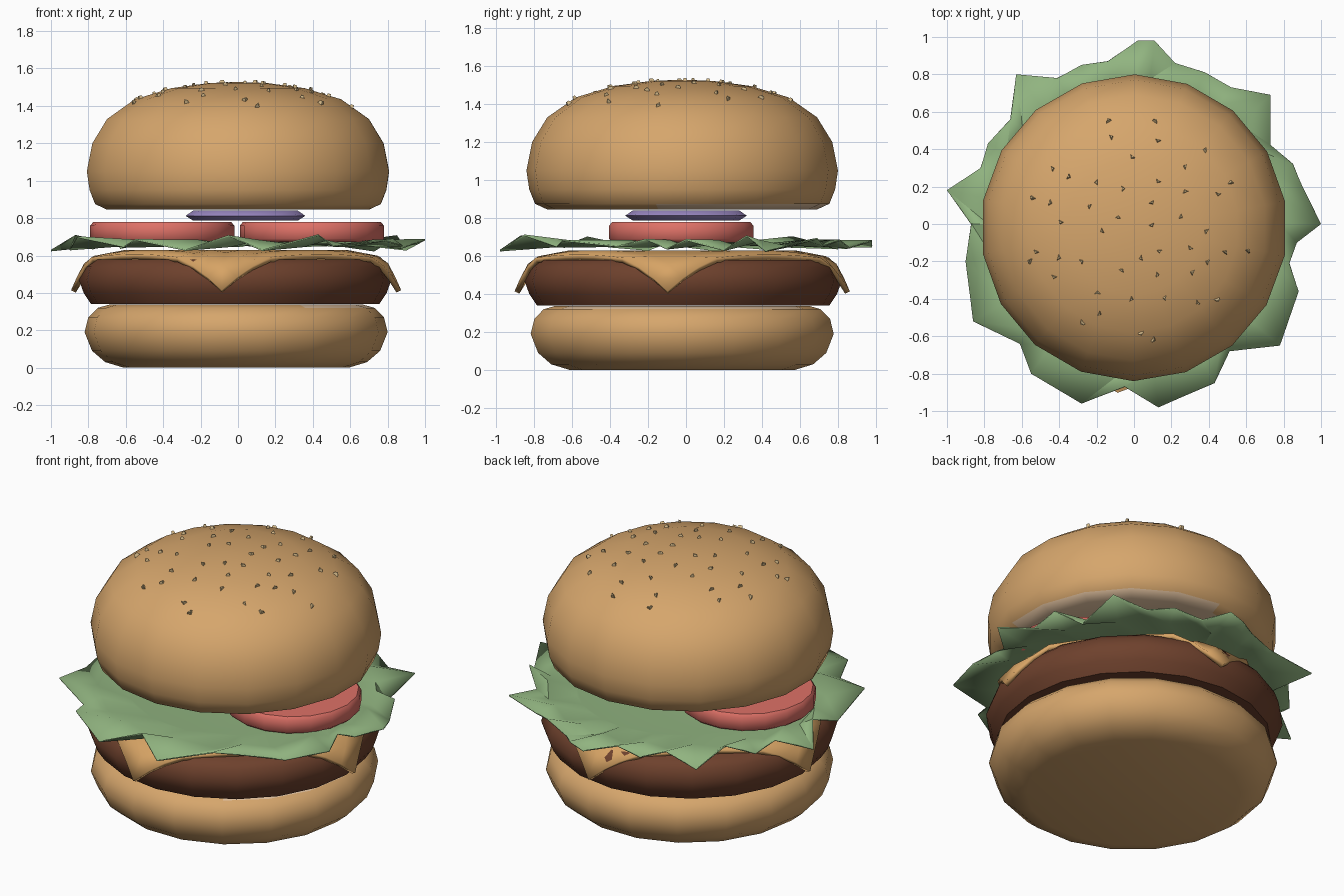
import bpy, bmesh, math, random
from mathutils import Vector, Matrix

if "Cube" in bpy.data.objects:
    bpy.data.objects.remove(bpy.data.objects["Cube"])

random.seed(4)


def material(name, rgb):
    m = bpy.data.materials.new(name)
    m.diffuse_color = (*rgb, 1)
    m.use_nodes = True
    m.node_tree.nodes["Principled BSDF"].inputs["Base Color"].default_value = m.diffuse_color
    return m


BUN = material("toasted bun", (0.67, 0.38, 0.15))
CRUMB = material("bun crumb", (0.72, 0.51, 0.33))
MEAT = material("grilled meat", (0.156, 0.053, 0.026))
CHEESE = material("cheese", (0.68, 0.37, 0.13))
GREEN = material("lettuce green", (0.283, 0.456, 0.216))
RED = material("tomato red", (0.73, 0.165, 0.135))
PURPLE = material("onion purple", (0.37, 0.28, 0.62))
SEED = material("sesame", (0.72, 0.53, 0.27))


def finish(name, bm, mats, angle=40, recalc=True):
    if recalc:
        bmesh.ops.recalc_face_normals(bm, faces=bm.faces)
    me = bpy.data.meshes.new(name)
    bm.to_mesh(me)
    bm.free()
    for m in mats:
        me.materials.append(m)
    ob = bpy.data.objects.new(name, me)
    bpy.context.collection.objects.link(ob)
    bpy.ops.object.select_all(action='DESELECT')
    ob.select_set(True)
    bpy.context.view_layer.objects.active = ob
    if angle:
        bpy.ops.object.shade_smooth_by_angle(angle=math.radians(angle))
    return ob


def lathe(profile, n, centre=(0, 0), closed=False, turn=0.0):
    """Revolve (radius, z) points; open profiles get flat end caps."""
    bm = bmesh.new()
    rings = []
    for r, z in profile:
        rings.append([bm.verts.new((centre[0] + r * math.cos(turn + math.tau * i / n),
                                    centre[1] + r * math.sin(turn + math.tau * i / n), z))
                      for i in range(n)])
    pairs = list(zip(rings, rings[1:]))
    if closed:
        pairs.append((rings[-1], rings[0]))
    for a, b in pairs:
        for i in range(n):
            j = (i + 1) % n
            bm.faces.new((a[i], a[j], b[j], b[i]))
    if not closed:
        bm.faces.new(rings[0])
        bm.faces.new(rings[-1])
    return bm


# Bottom bun, with pale cut top
bm = lathe([(0.6, 0.0), (0.70, 0.03), (0.77, 0.09), (0.81, 0.19), (0.79, 0.27),
            (0.74, 0.32), (0.68, 0.337)], 18, (-0.01, -0.02))
for f in bm.faces:
    c = f.calc_center_median()
    f.material_index = int(c.z > 0.336 or (c.z > 0.32 and c.x > 0.3))
finish("bottom_bun", bm, [BUN, CRUMB], 50)

# Patty
bm = lathe([(0.77, 0.34), (0.81, 0.40), (0.835, 0.47), (0.81, 0.54), (0.77, 0.58)],
           20, (-0.015, -0.015))
finish("patty", bm, [MEAT], 50)

# Cheese slice, square with corners folded down over the patty
bm = bmesh.new()
bmesh.ops.create_grid(bm, x_segments=12, y_segments=12, size=0.71)
for v in bm.verts:
    r = v.co.length
    if r > 0.6:
        if r < 0.8:
            nr, z = r, -0.04 * (r - 0.6) / 0.2
        else:
            nr, z = 0.8 + 0.42 * (r - 0.8), -0.04 - 0.86 * (r - 0.8)
        v.co *= nr / r
        v.co.z = z
bmesh.ops.transform(bm, verts=bm.verts,
                    matrix=Matrix.Translation((-0.01, -0.02, 0.63)) @ Matrix.Rotation(math.radians(40), 4, 'Z'))
ob = finish("cheese_slice", bm, [CHEESE], 40, False)
s = ob.modifiers.new("thickness", 'SOLIDIFY')
s.thickness, s.offset = 0.028, -1

# Lettuce leaf: flat middle, ruffled ragged rim
rim = [(0.02, 0.98), (0.11, 0.98), (0.22, 0.86), (0.38, 0.81), (0.52, 0.73), (0.73, 0.69),
       (0.73, 0.42), (0.85, 0.32), (0.90, 0.20), (1.0, 0.0), (0.87, -0.10), (0.83, -0.21),
       (0.88, -0.36), (0.78, -0.65), (0.51, -0.68), (0.43, -0.85), (0.13, -0.98),
       (-0.05, -0.87), (-0.28, -0.96), (-0.55, -0.80), (-0.61, -0.64), (-0.86, -0.52),
       (-0.90, -0.20), (-0.87, 0.0), (-1.0, 0.18), (-0.82, 0.30), (-0.78, 0.43),
       (-0.66, 0.56), (-0.63, 0.80), (-0.41, 0.78), (-0.28, 0.85), (-0.14, 0.87)]
bm = bmesh.new()
rings = [[], [], []]
for i, (x, y) in enumerate(rim):
    d = Vector((x, y, 0)).normalized()
    wave = 1 if i % 2 else -1
    rings[0].append(bm.verts.new((d.x * 0.62, d.y * 0.62, 0.66)))
    rings[1].append(bm.verts.new((d.x * 0.78, d.y * 0.78, 0.665 - 0.016 * wave)))
    rings[2].append(bm.verts.new((x, y, 0.667 + wave * random.uniform(0.01, 0.045))))
bm.faces.new(list(reversed(rings[0])))
n = len(rim)
for a, b in zip(rings, rings[1:]):
    for i in range(n):
        j = (i + 1) % n
        bm.faces.new((a[i], a[j], b[j]))
        bm.faces.new((a[i], b[j], b[i]))
bmesh.ops.recalc_face_normals(bm, faces=bm.faces)
ob = finish("lettuce_leaf", bm, [GREEN], 25, False)
s = ob.modifiers.new("thickness", 'SOLIDIFY')
s.thickness, s.offset = 0.008, 0

# Two tomato slices
for name, x in (("left", -0.405), ("right", 0.395)):
    bm = lathe([(0.365, 0.672), (0.385, 0.69), (0.385, 0.76), (0.37, 0.778)], 18, (x, -0.025))
    finish("tomato_slice_" + name, bm, [RED], 50)

# Onion ring
bm = lathe([(0.20, 0.80), (0.28, 0.787), (0.32, 0.812), (0.28, 0.84), (0.20, 0.83)],
           12, (0.04, 0.0), closed=True)
finish("onion_ring", bm, [PURPLE], 50)

# Top bun, with pale cut underside
dome = [(0.71, 0.845), (0.775, 0.875), (0.805, 0.95), (0.82, 1.05), (0.79, 1.20), (0.71, 1.33),
        (0.56, 1.435), (0.36, 1.495), (0.16, 1.522), (0.03, 1.527)]
bm = lathe(dome, 18, (0, -0.02), turn=0.17)
for f in bm.faces:
    c = f.calc_center_median()
    f.material_index = int(c.z < 0.85 or (c.z < 0.87 and c.x + c.y > 0.6))
finish("top_bun", bm, [BUN, CRUMB], 60)

# Sesame seeds scattered over the dome
bm = bmesh.new()
COUNT = 48
for k in range(COUNT):
    r = min(0.62, 0.62 * math.sqrt((k + 0.6) / COUNT) + random.uniform(-0.03, 0.03))
    a = k * 2.39996 + random.uniform(-0.2, 0.2)
    for (r0, z0), (r1, z1) in zip(dome[4:], dome[5:]):
        if r1 <= r <= r0:
            z = z0 + (z1 - z0) * (r0 - r) / (r0 - r1)
            tilt = math.atan2(z1 - z0, r0 - r1)
    m = (Matrix.Translation((r * math.cos(a), r * math.sin(a) - 0.02, z))
         @ Matrix.Rotation(a, 4, 'Z') @ Matrix.Rotation(tilt, 4, 'Y')
         @ Matrix.Rotation(random.uniform(0, 6.28), 4, 'Z')
         @ Matrix.Diagonal((1, 0.6, 1, 1)))
    bmesh.ops.create_cone(bm, cap_ends=True, segments=3, radius1=0.024, radius2=0.012,
                          depth=0.026, matrix=m)
finish("sesame_seeds", bm, [SEED], 0)
